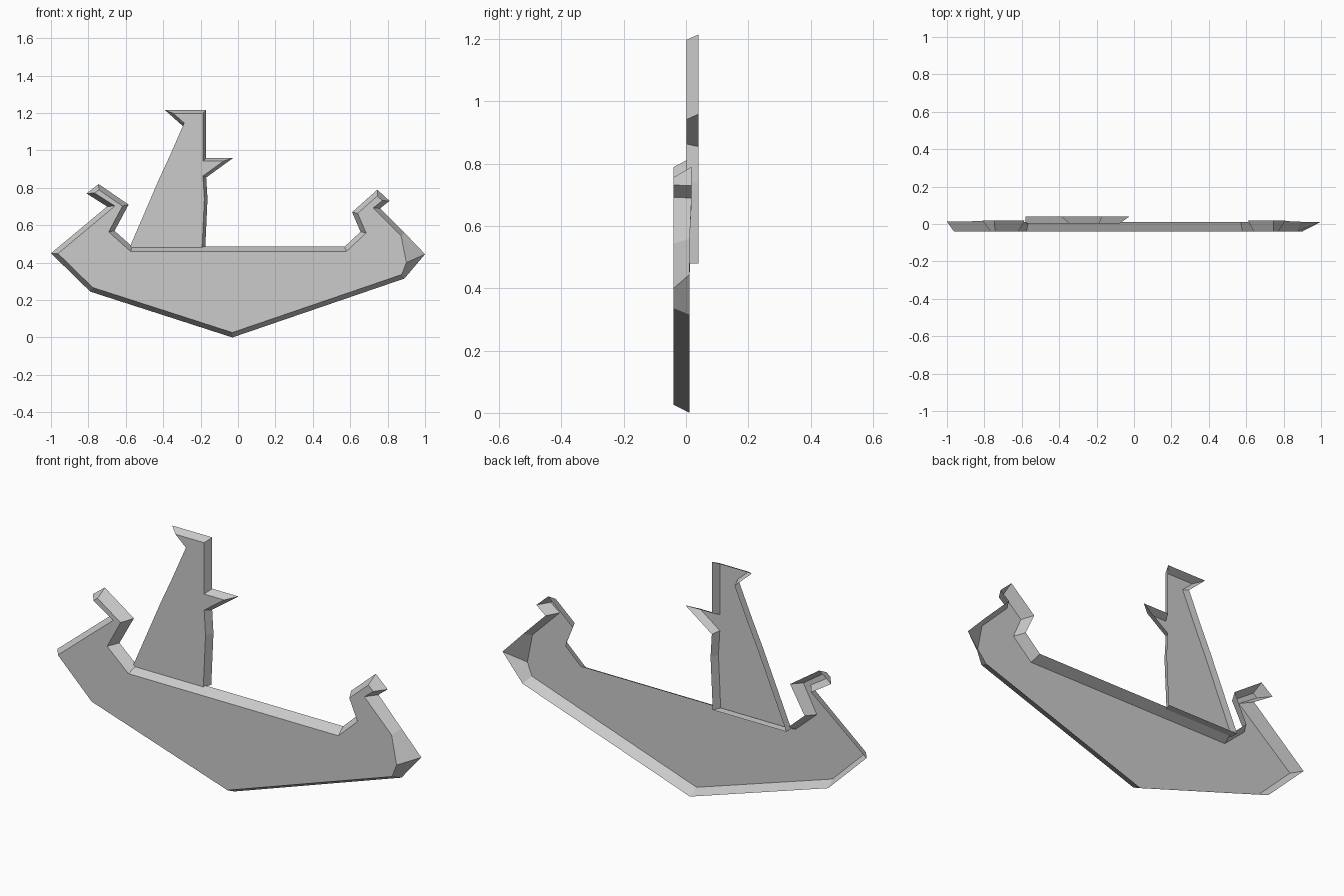
import bpy
import bmesh
from mathutils import Vector

cube = bpy.data.objects.get("Cube")
if cube:
    bpy.data.objects.remove(cube, do_unlink=True)

# Single stone grey for every part
grey = bpy.data.materials.new("stone_grey")
colour = (0.6, 0.6, 0.6, 1.0)
grey.use_nodes = True
grey.diffuse_color = colour
grey.node_tree.nodes["Principled BSDF"].inputs["Base Color"].default_value = colour


def inset_outline(points, width_of):
    """Move each edge of a counter-clockwise outline inwards and re-mitre the corners."""
    pts = [Vector(p) for p in points]
    result = []
    for i, p in enumerate(pts):
        d1 = (p - pts[i - 1]).normalized()
        d2 = (pts[(i + 1) % len(pts)] - p).normalized()
        n1, n2 = Vector((d1.y, -d1.x)), Vector((d2.y, -d2.x))
        w1, w2 = width_of(n1), width_of(n2)
        det = n1.x * n2.y - n1.y * n2.x
        if abs(det) < 0.12:
            result.append(p - (n1 * w1 + n2 * w2) / 2)
        else:
            result.append(p + Vector((w2 * n1.y - w1 * n2.y,
                                      w1 * n2.x - w2 * n1.x)) / det)
    return result


def relief(name, back, front, y_back, y_front):
    """Front plate with sloping sides, open at the back."""
    bm = bmesh.new()
    rear = [bm.verts.new((x, y_back, z)) for x, z in back]
    face = [bm.verts.new((x, y_front, z)) for x, z in front]
    bm.faces.new(face)
    for i in range(len(rear)):
        j = (i + 1) % len(rear)
        bm.faces.new((rear[i], rear[j], face[j], face[i]))
    mesh = bpy.data.meshes.new(name)
    bm.to_mesh(mesh)
    bm.free()
    mesh.materials.append(grey)
    obj = bpy.data.objects.new(name, mesh)
    bpy.context.collection.objects.link(obj)
    return obj


# Hull with hooked prow and stern
hull = [(-0.03, 0), (0.89, 0.315), (1, 0.445), (0.89, 0.56), (0.76, 0.69),
        (0.81, 0.73), (0.745, 0.79), (0.61, 0.67), (0.655, 0.565),
        (0.57, 0.485), (-0.565, 0.485), (-0.66, 0.57), (-0.585, 0.71),
        (-0.745, 0.82), (-0.81, 0.77), (-0.7, 0.7), (-1, 0.45), (-0.79, 0.245)]
hull_front = inset_outline(hull, lambda n: 0.025)
hull_front[2] = Vector((0.9, 0.4))       # chipped corner of the stern
hull_obj = relief("hull", hull, hull_front, 0.012, -0.04)
for v in hull_obj.data.vertices:         # the stern hook reaches a little further back
    if v.co.y > 0 and v.co.z > 0.65:
        v.co.y = 0.018

# Sail with mast top and side spike; its sloping and lower edges are square
sail = [(-0.58, 0.48), (-0.175, 0.48), (-0.163, 0.74), (-0.17, 0.855),
        (-0.025, 0.96), (-0.17, 0.96), (-0.17, 1.215), (-0.39, 1.215),
        (-0.295, 1.13), (-0.365, 0.97), (-0.425, 0.84)]
sail_front = inset_outline(sail, lambda n: 0 if n.x < -0.8 or n.y < -0.95 else 0.017)
relief("sail", sail, sail_front, 0.04, 0.002)
